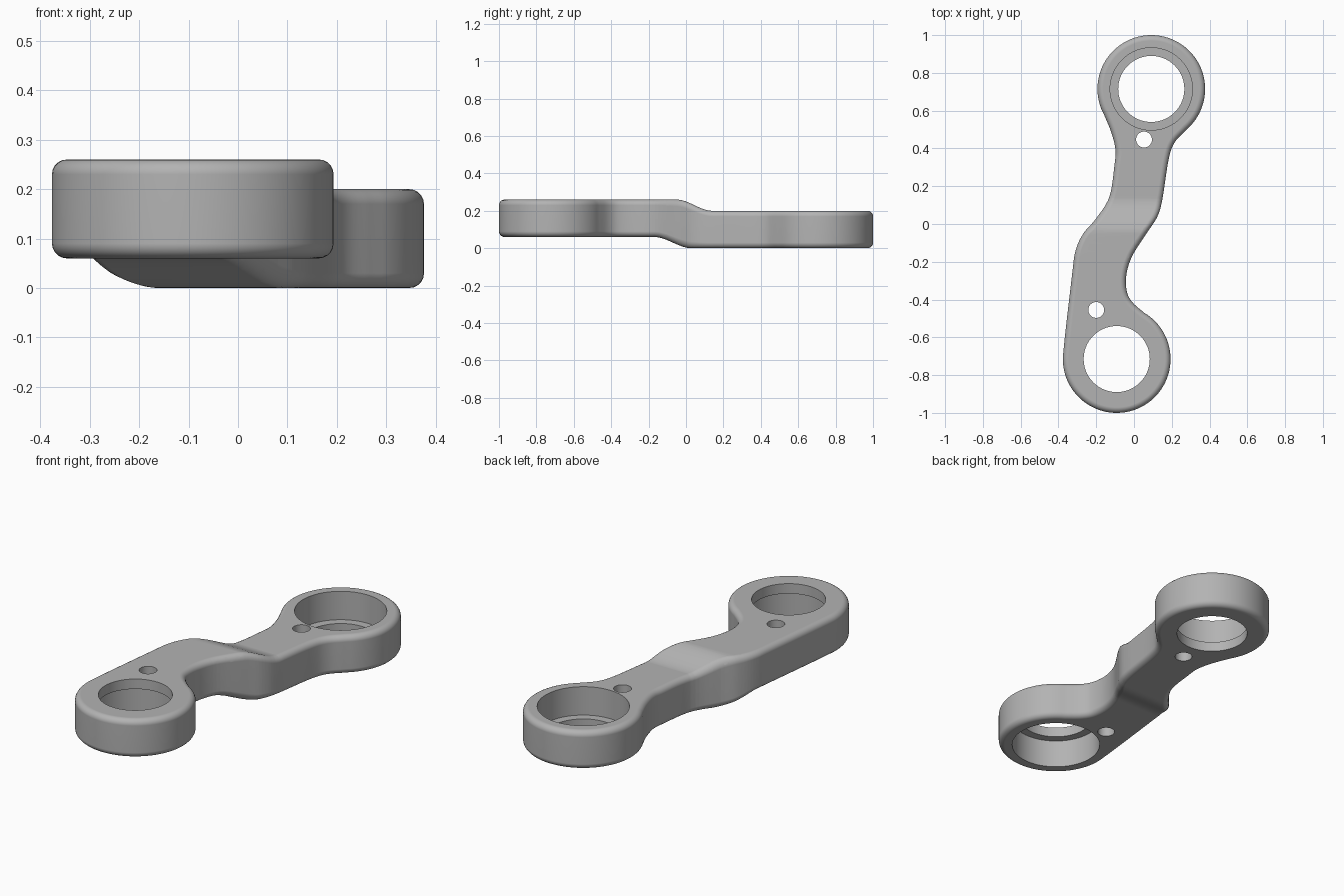
import bpy, bmesh, math
from mathutils import Vector

if "Cube" in bpy.data.objects:
    bpy.data.objects.remove(bpy.data.objects["Cube"])

THICK, RISE, ROUND = 0.20, 0.06, 0.03
RING_R, BORE_R, SEAT_R, PIN_R, LIP = 0.285, 0.175, 0.218, 0.042, 0.052
BACK, FRONT = Vector((0.0915, 0.715)), Vector((-0.0915, -0.715))

steel = bpy.data.materials.new("grey_metal")
steel.use_nodes = True
grey = (0.45, 0.45, 0.45, 1)
steel.diffuse_color = grey
steel.node_tree.nodes["Principled BSDF"].inputs["Base Color"].default_value = grey


def arc(centre, start, end, n=72):
    angles = [math.radians(start + (end - start) * i / n) for i in range(n + 1)]
    return [centre + RING_R * Vector((math.cos(a), math.sin(a))) for a in angles]


def spline(before, points, after, n=6):
    """Smooth curve through the points; returns only the part between them."""
    p = [Vector(q) for q in [before, *points, after]]
    out = []
    for a, b, c, d in zip(p, p[1:], p[2:], p[3:]):
        for i in range(n):
            t = i / n
            out.append(0.5 * (2 * b + (c - a) * t + (2 * a - 5 * b + 4 * c - d) * t * t
                              + (3 * b - a - 3 * c + d) * t ** 3))
    return out[1:]


def ease(y, start, end):
    t = min(max((y - start) / (end - start), 0), 1)
    return RISE * (1 - t * t * (3 - 2 * t))


# Outline: back ring, left flank, front ring, right flank
back_arc = arc(BACK, -49, 209)
front_arc = arc(FRONT, 173, 419)
left = [back_arc[-1], (-0.121, 0.487), (-0.098, 0.394), (-0.103, 0.315), (-0.13, 0.145),
        (-0.2, 0.03), (-0.268, -0.05), (-0.309, -0.14), (-0.328, -0.27), front_arc[0]]
right = [front_arc[-1], (-0.008, -0.415), (-0.038, -0.357), (-0.04, -0.267), (-0.008, -0.167),
         (0.07, -0.045), (0.124, 0.04), (0.15, 0.13), (0.183, 0.34), (0.214, 0.43), back_arc[0]]
outline = (back_arc + spline(back_arc[-5], left, front_arc[5])
           + front_arc + spline(front_arc[-5], right, back_arc[5]))

# Plate with rounded rims
bm = bmesh.new()
base = bm.faces.new([bm.verts.new((p.x, p.y, 0)) for p in outline])
top = bmesh.ops.extrude_face_region(bm, geom=[base], use_keep_orig=True)
bmesh.ops.translate(bm, vec=(0, 0, THICK),
                    verts=[v for v in top["geom"] if isinstance(v, bmesh.types.BMVert)])
bmesh.ops.recalc_face_normals(bm, faces=bm.faces)
rims = [e for e in bm.edges if abs(e.verts[0].co.z - e.verts[1].co.z) < 1e-5]
bmesh.ops.bevel(bm, geom=rims, offset=ROUND, segments=5, profile=0.5,
                affect='EDGES', clamp_overlap=False)

# Crosswise cuts, then the step between the two levels
for i in range(23):
    bmesh.ops.bisect_plane(bm, geom=bm.verts[:] + bm.edges[:] + bm.faces[:],
                           plane_co=(0, -0.18 + i * 0.015, 0), plane_no=(0, 1, 0))
for v in bm.verts:
    k = v.co.z / THICK
    v.co.z += (1 - k) * ease(v.co.y, -0.17, 0.03) + k * ease(v.co.y, -0.05, 0.14)
bmesh.ops.recalc_face_normals(bm, faces=bm.faces)

mesh = bpy.data.meshes.new("offset_link")
bm.to_mesh(mesh)
bm.free()
link = bpy.data.objects.new("offset_link", mesh)
bpy.context.collection.objects.link(link)
mesh.materials.append(steel)
bpy.context.view_layer.objects.active = link


def drill(centre, radius, low, high):
    """Cut a vertical round hole between two heights."""
    bpy.ops.mesh.primitive_cylinder_add(vertices=72, radius=radius, depth=high - low,
                                        location=(*centre, (low + high) / 2))
    cutter = bpy.context.object
    cutter.hide_render = True
    cutter.data.materials.append(steel)
    bpy.context.view_layer.objects.active = link
    mod = link.modifiers.new("hole", 'BOOLEAN')
    mod.operation, mod.solver, mod.object = 'DIFFERENCE', 'EXACT', cutter
    bpy.ops.object.modifier_apply(modifier=mod.name)
    bpy.data.objects.remove(cutter)


# Bores with bearing seats, open upward at the back and downward at the front
for centre in (BACK, FRONT):
    drill(centre, BORE_R, -0.1, 0.4)
drill(BACK, SEAT_R, LIP, 0.4)
drill(FRONT, SEAT_R, -0.1, RISE + THICK - LIP)

# Pin holes
for centre in ((0.053, 0.447), (-0.2, -0.455)):
    drill(centre, PIN_R, -0.1, 0.4)

# Smooth shading with crisp hole edges
bpy.ops.object.select_all(action='DESELECT')
link.select_set(True)
bpy.context.view_layer.objects.active = link
bpy.ops.object.shade_smooth_by_angle(angle=math.radians(35))
normals = link.modifiers.new("even_normals", 'WEIGHTED_NORMAL')
normals.keep_sharp = True
